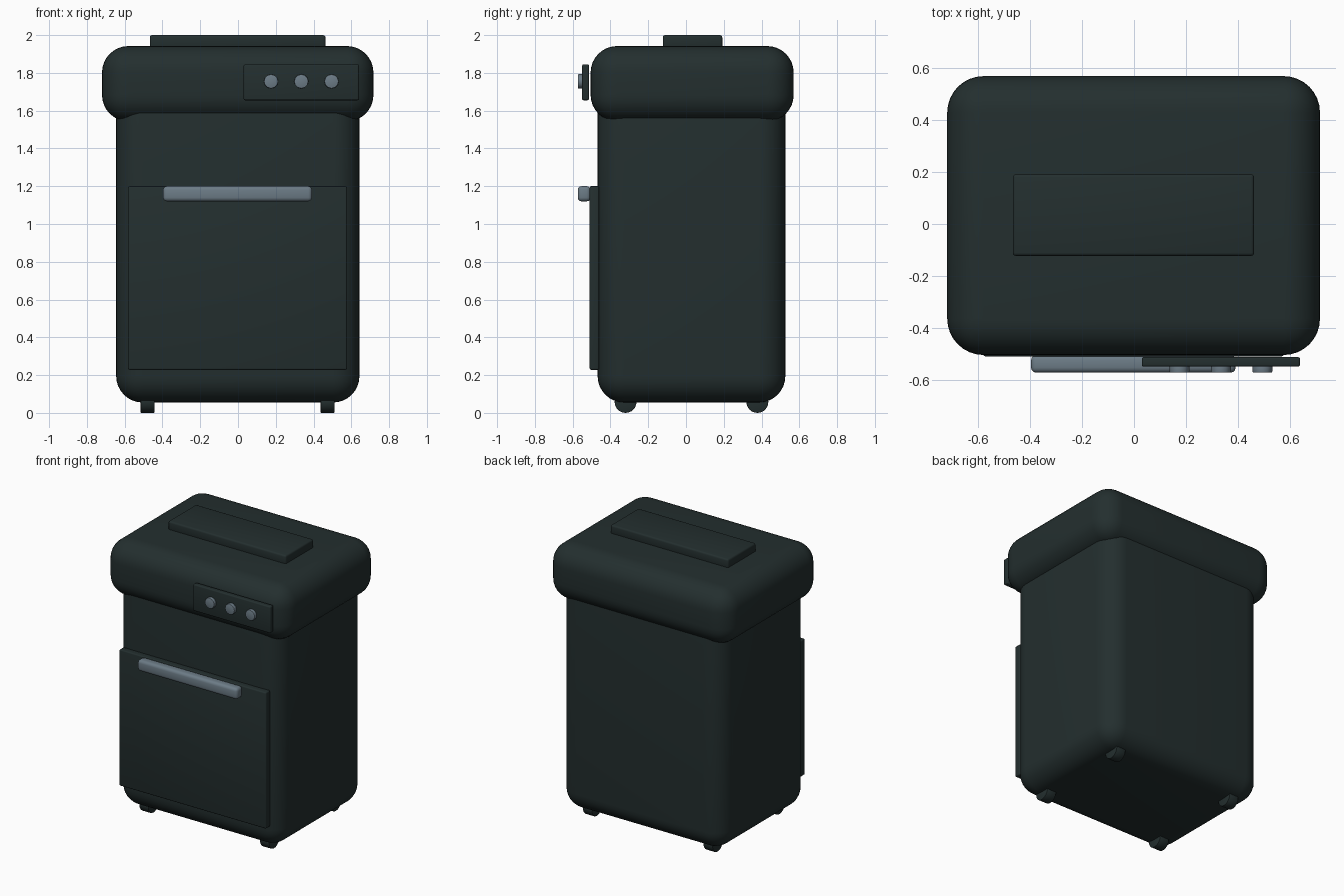
import bpy, math

old = bpy.data.objects.get("Cube")
if old:
    bpy.data.objects.remove(old, do_unlink=True)


def material(name, rgb):
    m = bpy.data.materials.new(name)
    m.use_nodes = True
    color = (*rgb, 1)
    m.diffuse_color = color
    m.node_tree.nodes["Principled BSDF"].inputs["Base Color"].default_value = color
    return m


charcoal = material("charcoal", (0.017, 0.028, 0.028))
steel = material("steel grey", (0.15, 0.20, 0.24))


def finish(ob, name, mat, bevel, segments):
    """Name, colour, round the edges and smooth."""
    ob.name = name
    ob.data.materials.append(mat)
    bpy.ops.object.transform_apply(location=False, rotation=True, scale=True)
    mod = ob.modifiers.new("rounded edges", 'BEVEL')
    mod.width = bevel
    mod.segments = segments
    mod.limit_method = 'ANGLE'
    mod.angle_limit = math.radians(50)
    bpy.ops.object.modifier_apply(modifier=mod.name)
    bpy.ops.object.shade_smooth_by_angle(angle=math.radians(35))
    return ob


def box(name, x, y, z, mat, bevel, segments=3):
    """Rounded box from (min, max) ranges."""
    spans = (x, y, z)
    bpy.ops.mesh.primitive_cube_add(size=1, location=[(a + b) / 2 for a, b in spans])
    ob = bpy.context.object
    ob.scale = [b - a for a, b in spans]
    return finish(ob, name, mat, bevel, segments)


def cylinder(name, loc, radius, depth, axis, mat, sides, bevel):
    rot = (0, math.pi / 2, 0) if axis == 'X' else (math.pi / 2, 0, 0)
    bpy.ops.mesh.primitive_cylinder_add(vertices=sides, radius=radius, depth=depth,
                                        location=loc, rotation=rot)
    return finish(bpy.context.object, name, mat, bevel, 2)


# Cabinet and overhanging lid
box("cabinet_body", (-0.645, 0.643), (-0.468, 0.526), (0.055, 1.75), charcoal, 0.14, 8)
box("lid", (-0.72, 0.717), (-0.505, 0.57), (1.543, 1.942), charcoal, 0.14, 8)
box("lid_plate", (-0.467, 0.463), (-0.123, 0.192), (1.93, 2.0), charcoal, 0.012)

# Front door with its handle bar
box("door", (-0.582, 0.577), (-0.51, -0.46), (0.228, 1.2), charcoal, 0.008)
box("door_handle", (-0.397, 0.392), (-0.573, -0.505), (1.12, 1.2), steel, 0.02)

# Control panel and knobs
box("control_panel", (0.03, 0.64), (-0.55, -0.513), (1.655, 1.845), charcoal, 0.008)
for i, x in enumerate((0.175, 0.335, 0.495)):
    cylinder(f"knob_{i + 1}", (x, -0.555, 1.755), 0.038, 0.036, 'Y', steel, 12, 0.004)

# Wheels under the corners
for end, y in (("front", -0.32), ("back", 0.378)):
    for side, x in (("right", -0.479), ("left", 0.474)):
        cylinder(f"{end}_{side}_wheel", (x, y, 0.058), 0.058, 0.074, 'X',
                 charcoal, 24, 0.004)
